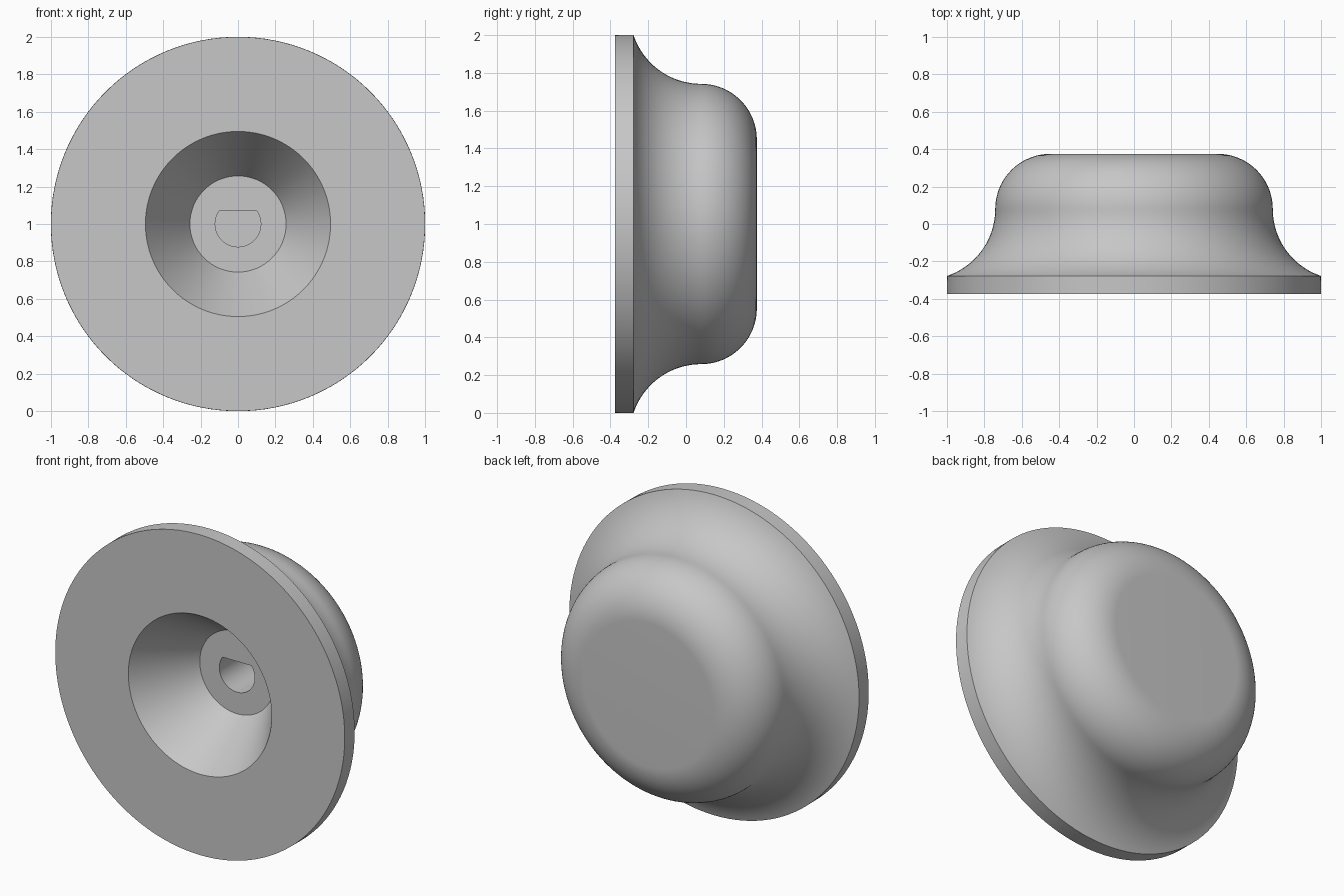
import bpy, bmesh, math

if "Cube" in bpy.data.objects:
    bpy.data.objects.remove(bpy.data.objects["Cube"])

SEGMENTS = 128
CENTRE_Z = 1.0

grey = bpy.data.materials.new("light grey")
grey.diffuse_color = (0.57, 0.57, 0.57, 1.0)
grey.use_nodes = True
grey.node_tree.nodes["Principled BSDF"].inputs["Base Color"].default_value = grey.diffuse_color


def loft(name, sections):
    """Join equal-length outlines [(x, y, z), ...] into a solid with flat end caps."""
    bm = bmesh.new()
    rings = [[bm.verts.new(p) for p in s] for s in sections]
    n = len(rings[0])
    for a, b in zip(rings, rings[1:]):
        for i in range(n):
            j = (i + 1) % n
            bm.faces.new((a[i], a[j], b[j], b[i]))
    bm.faces.new(rings[0])
    bm.faces.new(rings[-1])
    bmesh.ops.recalc_face_normals(bm, faces=bm.faces)
    mesh = bpy.data.meshes.new(name)
    bm.to_mesh(mesh)
    bm.free()
    mesh.materials.append(grey)
    obj = bpy.data.objects.new(name, mesh)
    bpy.context.collection.objects.link(obj)
    return obj


def circle(r, y):
    return [(r * math.cos(t), y, CENTRE_Z + r * math.sin(t))
            for t in (2 * math.pi * i / SEGMENTS for i in range(SEGMENTS))]


def arc(cr, cy, radius, start, end, steps):
    """Profile arc as (radius, y) pairs, angles in degrees."""
    angles = [math.radians(start + (end - start) * i / steps) for i in range(steps + 1)]
    return [(cr + radius * math.cos(a), cy + radius * math.sin(a)) for a in angles]


# Knob profile: recess floor, conical recess, front disc, rim, flared neck, rounded back
flare_r = 0.377
flare_end = 180 + math.degrees(math.asin(0.358 / flare_r))
profile = [(0.257, -0.01), (0.495, -0.375), (1.0, -0.375)]
profile += arc(0.742 + flare_r, 0.08, flare_r, flare_end, 180, 20)
profile += arc(0.447, 0.08, 0.295, 0, 90, 24)[1:]
knob = loft("knob", [circle(r, y) for r, y in profile])

# D-shaped shaft hole, flat side up
hole_r, flat = 0.122, 0.07
a0 = math.pi - math.asin(flat / hole_r)
a1 = 2 * math.pi + math.asin(flat / hole_r)
outline = [(hole_r * math.cos(a), CENTRE_Z + hole_r * math.sin(a))
           for a in (a0 + (a1 - a0) * i / 48 for i in range(49))]
cutter = loft("shaft_hole_cutter", [[(x, y, z) for x, z in outline] for y in (-0.2, 0.27)])
cutter.hide_render = True

cut = knob.modifiers.new("shaft hole", 'BOOLEAN')
cut.operation = 'DIFFERENCE'
cut.solver = 'EXACT'
cut.object = cutter
bpy.context.view_layer.objects.active = knob
knob.select_set(True)
cutter.select_set(False)
bpy.ops.object.modifier_apply(modifier=cut.name)
bpy.data.objects.remove(cutter, do_unlink=True)

# Smooth curves, crisp rims
bpy.ops.object.shade_smooth_by_angle(angle=math.radians(25))
